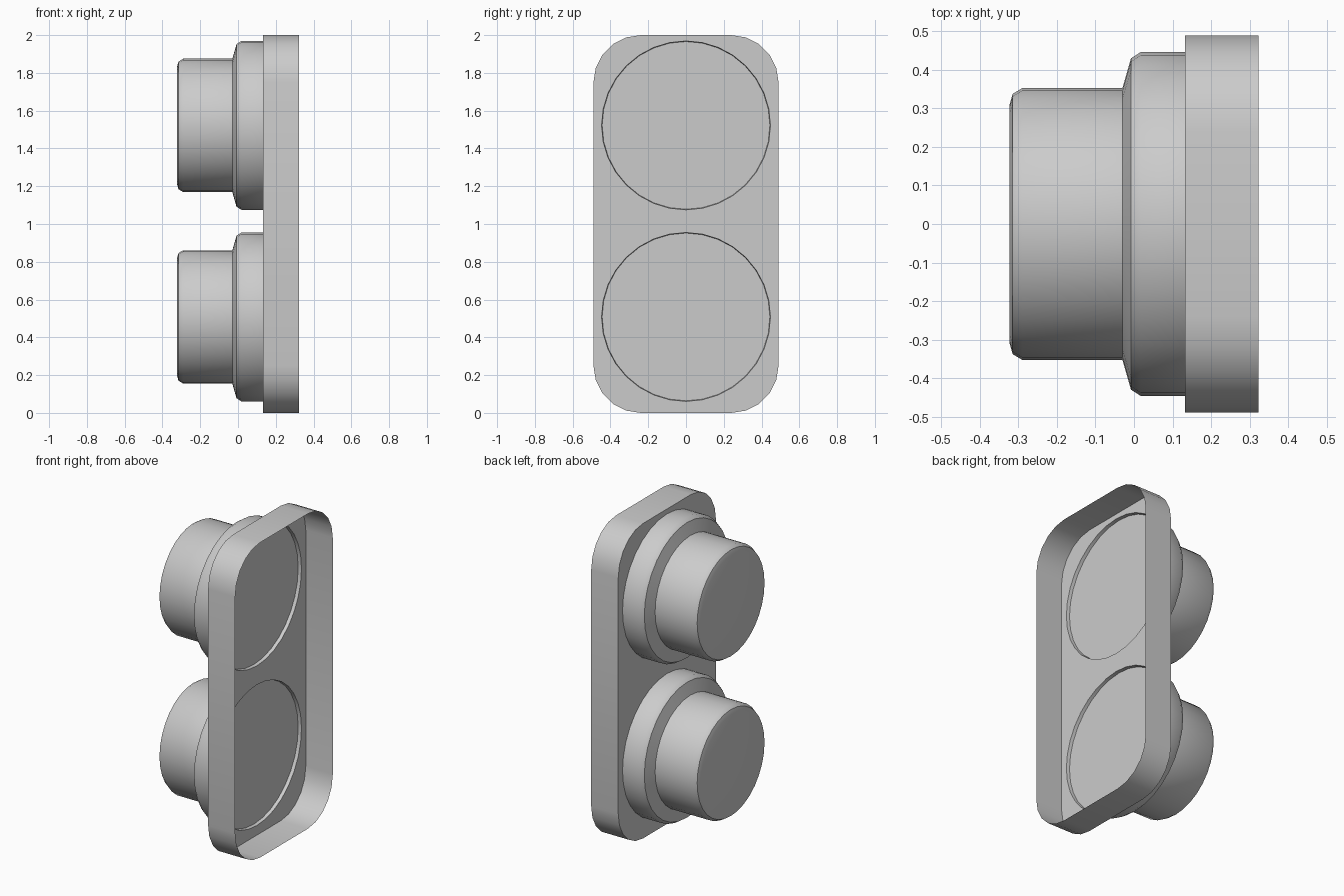
import bpy, bmesh
from math import sin, cos, pi, radians

cube = bpy.data.objects.get("Cube")
if cube:
    bpy.data.objects.remove(cube, do_unlink=True)

grey = bpy.data.materials.new("light grey")
grey.use_nodes = True
colour = (0.6, 0.6, 0.6, 1)
grey.diffuse_color = colour
grey.node_tree.nodes["Principled BSDF"].inputs["Base Color"].default_value = colour

SEGMENTS = 32
CENTRES = {"lower": 0.508, "upper": 1.522}
BACK_X, RIM_X = 0.133, 0.323
RADIUS = 0.447


def finish(bm, name):
    mesh = bpy.data.meshes.new(name)
    bm.to_mesh(mesh)
    bm.free()
    mesh.materials.append(grey)
    obj = bpy.data.objects.new(name, mesh)
    bpy.context.collection.objects.link(obj)
    bpy.ops.object.select_all(action="DESELECT")
    obj.select_set(True)
    bpy.context.view_layer.objects.active = obj
    bpy.ops.object.shade_smooth_by_angle(angle=radians(35))


def ring(bm, x, radius, z):
    angles = [2 * pi * i / SEGMENTS for i in range(SEGMENTS)]
    return [bm.verts.new((x, radius * cos(a), z + radius * sin(a))) for a in angles]


def bridge(bm, a, b):
    for i in range(len(a)):
        j = (i + 1) % len(a)
        bm.faces.new((a[i], a[j], b[j], b[i]))


def loop_edges(bm, verts):
    return [bm.edges.new((v, verts[(i + 1) % len(verts)])) for i, v in enumerate(verts)]


# Stepped round lens with softened rims and a recessed disc at its base
profile = [(-0.323, 0.31), (-0.315, 0.338), (-0.29, 0.353), (-0.03, 0.353),
           (-0.008, 0.43), (0.018, RADIUS), (BACK_X, RADIUS), (0.112, RADIUS - 0.003)]
for place, z in CENTRES.items():
    bm = bmesh.new()
    rings = [ring(bm, x, r, z) for x, r in profile]
    for a, b in zip(rings, rings[1:]):
        bridge(bm, a, b)
    bm.faces.new(rings[0])
    bm.faces.new(rings[-1])
    bmesh.ops.recalc_face_normals(bm, faces=bm.faces)
    finish(bm, place + "_lens")

# Open tray: rounded rectangular wall and a floor pierced by the two lenses
half_y, corner, steps = 0.49, 0.25, 5
outline = []
for quarter, (sy, sz) in enumerate([(1, 1), (-1, 1), (-1, -1), (1, -1)]):
    for i in range(steps + 1):
        a = (quarter + i / steps) * pi / 2
        outline.append((sy * (half_y - corner) + corner * cos(a),
                        1 + sz * (1 - corner) + corner * sin(a)))

bm = bmesh.new()
back = [bm.verts.new((BACK_X, y, z)) for y, z in outline]
rim = [bm.verts.new((RIM_X, y, z)) for y, z in outline]
edges = loop_edges(bm, back)
for z in CENTRES.values():
    edges += loop_edges(bm, ring(bm, BACK_X, RADIUS, z))
bmesh.ops.triangle_fill(bm, edges=edges, use_beauty=True, normal=(-1, 0, 0))
bridge(bm, back, rim)
bmesh.ops.recalc_face_normals(bm, faces=bm.faces)
if sum(f.normal.x * f.calc_area() for f in bm.faces) > 0:
    bmesh.ops.reverse_faces(bm, faces=bm.faces)
finish(bm, "tray")
